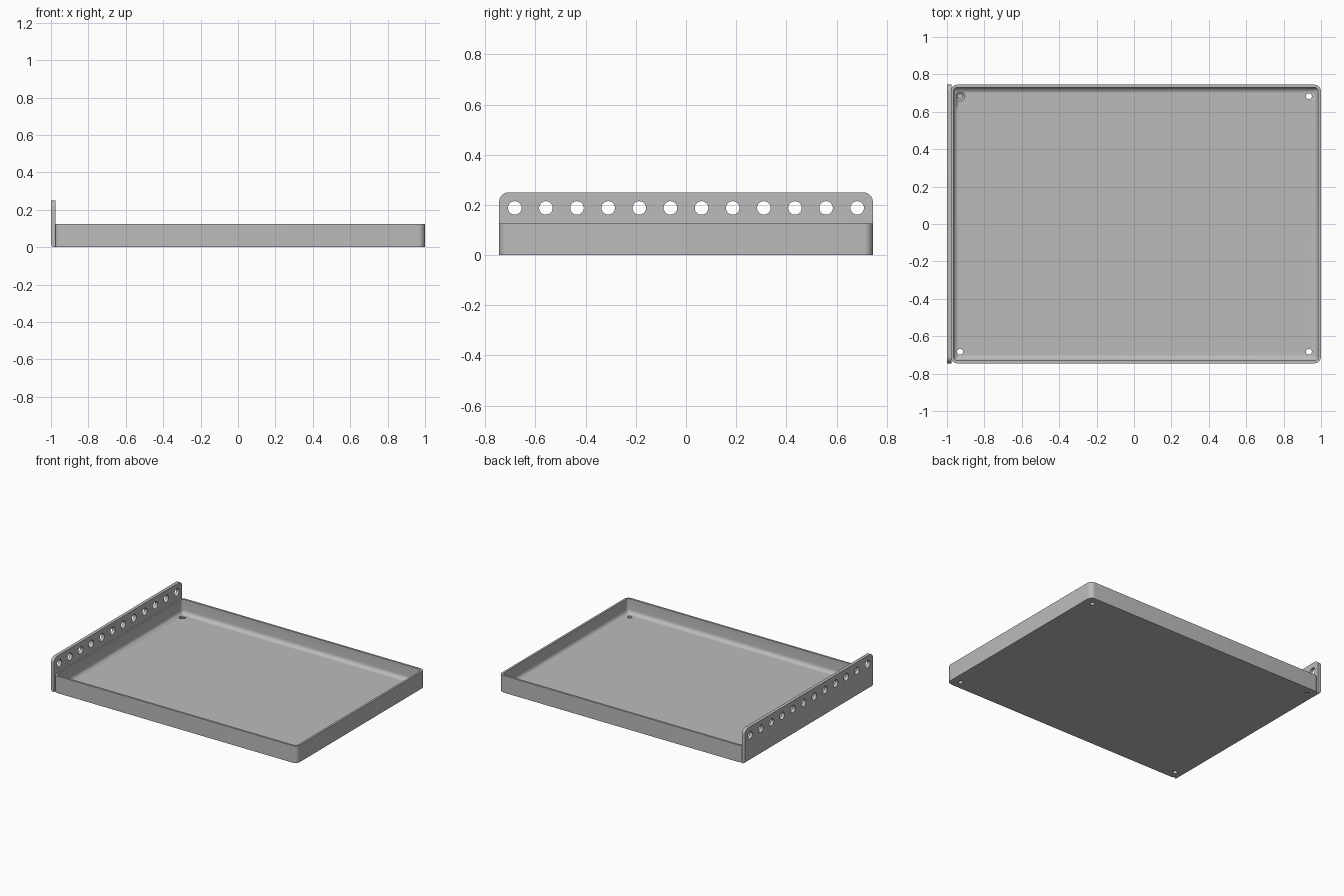
import bpy
import bmesh
import math
from mathutils import Matrix

if "Cube" in bpy.data.objects:
    bpy.data.objects.remove(bpy.data.objects["Cube"], do_unlink=True)

metal = bpy.data.materials.new("grey_metal")
metal.use_nodes = True
colour = (0.5, 0.5, 0.5, 1)
metal.diffuse_color = colour
metal.node_tree.nodes["Principled BSDF"].inputs["Base Color"].default_value = colour

X0, X1, Y = -0.98, 1.0, 0.745      # tray outline
HEIGHT, WALL, FLOOR = 0.125, 0.015, 0.018
CORNER, FILLET = 0.036, 0.03
PLATE_IN, PLATE_TOP = -0.976, 0.25


def make_object(name, bm):
    bmesh.ops.recalc_face_normals(bm, faces=bm.faces)
    mesh = bpy.data.meshes.new(name)
    bm.to_mesh(mesh)
    bm.free()
    mesh.materials.append(metal)
    obj = bpy.data.objects.new(name, mesh)
    bpy.context.collection.objects.link(obj)
    return obj


def rounded_ring(bm, inset, z, steps=8):
    """Ring of vertices around the tray outline, moved inward by inset."""
    r = max(CORNER - inset, 0.004)
    cx, hx, hy = (X0 + X1) / 2, (X1 - X0) / 2 - inset - r, Y - inset - r
    ring = []
    for q, (sx, sy) in enumerate([(1, 1), (-1, 1), (-1, -1), (1, -1)]):
        for i in range(steps + 1):
            a = math.pi / 2 * (q + i / steps)
            ring.append(bm.verts.new((cx + sx * hx + r * math.cos(a),
                                      sy * hy + r * math.sin(a), z)))
    return ring


def cut(obj, bm):
    """Subtract the shape in bm from obj and remove the cutter."""
    cutter = make_object("cutter", bm)
    cutter.hide_render = True
    mod = obj.modifiers.new("holes", 'BOOLEAN')
    mod.operation, mod.solver, mod.object = 'DIFFERENCE', 'EXACT', cutter
    bpy.context.view_layer.objects.active = obj
    bpy.ops.object.modifier_apply(modifier=mod.name)
    bpy.data.objects.remove(cutter, do_unlink=True)


def smooth(obj):
    bpy.ops.object.select_all(action='DESELECT')
    obj.select_set(True)
    bpy.context.view_layer.objects.active = obj
    bpy.ops.object.shade_smooth_by_angle(angle=math.radians(35))


# Tray: outer wall, rim, inner wall, filleted floor
bm = bmesh.new()
levels = [(0, 0), (0, HEIGHT), (WALL, HEIGHT)]
for i in range(7):
    a = math.pi / 2 * i / 6
    levels.append((WALL + FILLET * (1 - math.cos(a)), FLOOR + FILLET * (1 - math.sin(a))))
rings = [rounded_ring(bm, *level) for level in levels]
for low, high in zip(rings, rings[1:]):
    for i in range(len(low)):
        j = (i + 1) % len(low)
        bm.faces.new((low[i], low[j], high[j], high[i]))
bm.faces.new(rings[0])
bm.faces.new(rings[-1])
tray = make_object("tray", bm)

# Countersunk screw holes in the tray corners
bm = bmesh.new()
for x in (-0.93, 0.935):
    for y in (-0.683, 0.683):
        for r_low, r_high, z, depth in ((0.016, 0.016, 0.0, 0.1),
                                        (0.014, 0.029, FLOOR - 0.004, 0.014)):
            bmesh.ops.create_cone(bm, cap_ends=True, segments=24, radius1=r_low,
                                  radius2=r_high, depth=depth,
                                  matrix=Matrix.Translation((x, y, z)))
        # each screw hole is cut separately to keep its cutters clean
cut(tray, bm)
smooth(tray)

# Upright side plate with rounded top corners and a rounded lower outer edge
bm = bmesh.new()
thick = PLATE_IN + 1
bmesh.ops.create_cube(bm, size=1, matrix=Matrix.Translation(
    ((PLATE_IN - 1) / 2, 0, PLATE_TOP / 2)) @ Matrix.Diagonal((thick, 2 * Y, PLATE_TOP, 1)))


def bevel_edges(test, width):
    edges = [e for e in bm.edges if all(test(v.co) for v in e.verts)]
    bmesh.ops.bevel(bm, geom=edges, offset=width, segments=8, profile=0.5, affect='EDGES')


for side in (-1, 1):
    bevel_edges(lambda c: c.z > PLATE_TOP - 0.001 and c.y * side > Y - 0.001, 0.038)
bevel_edges(lambda c: c.z < 0.001 and c.x < -0.999, 0.018)
plate = make_object("side_plate", bm)

# Row of twelve holes through the plate
bm = bmesh.new()
for i in range(12):
    place = Matrix.Translation((-0.99, (i - 5.5) * 0.1241, 0.188))
    bmesh.ops.create_cone(bm, cap_ends=True, segments=28, radius1=0.027, radius2=0.027,
                          depth=0.1, matrix=place @ Matrix.Rotation(math.pi / 2, 4, 'Y'))
cut(plate, bm)
smooth(plate)
